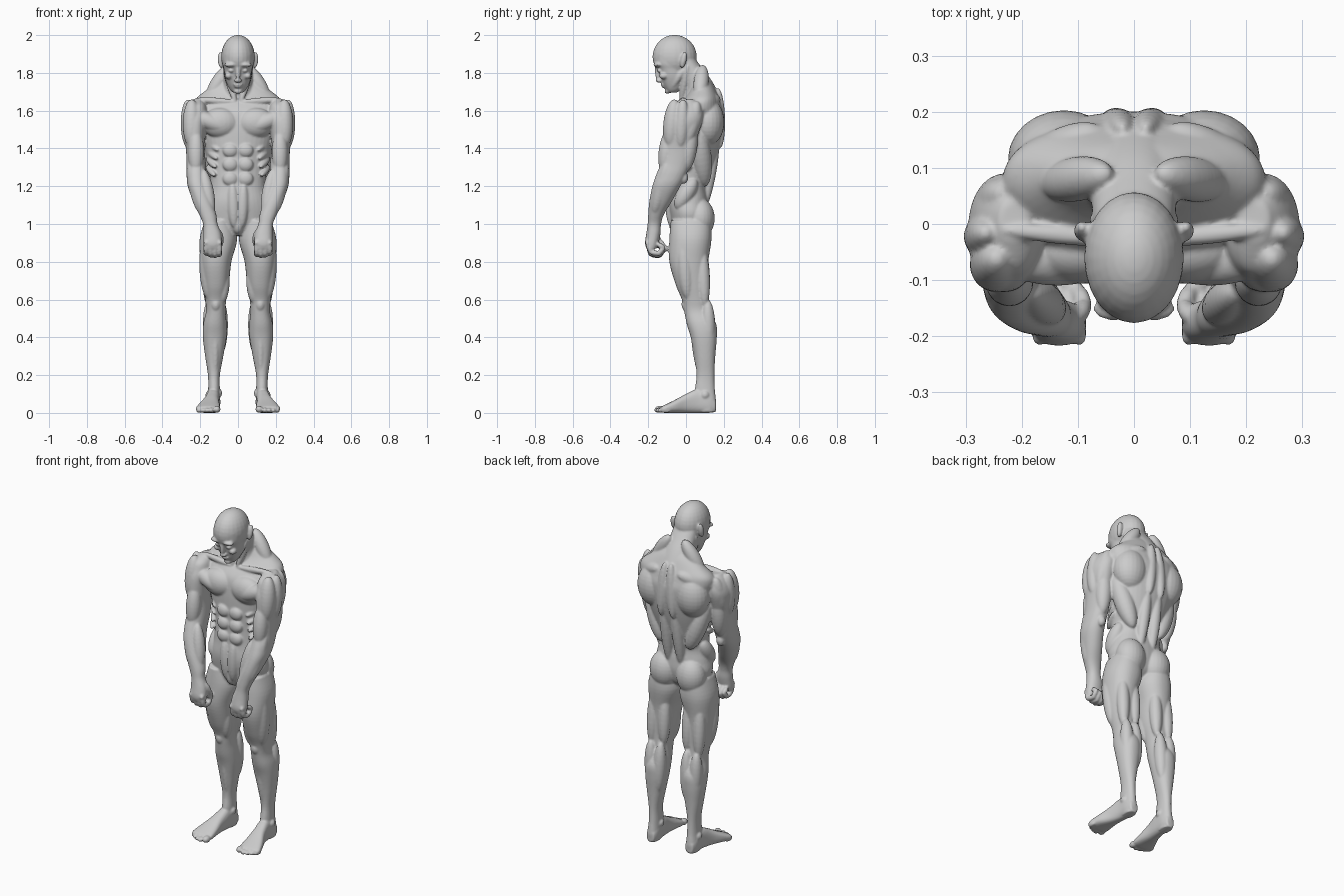
import bpy, bmesh
from math import cos, sin, tau, copysign
from mathutils import Vector, Matrix

bm = bmesh.new()


def smooth(rows, n=5):
    """Catmull-Rom through the given rows."""
    out = []
    for i in range(len(rows) - 1):
        a, b = rows[max(i - 1, 0)], rows[i]
        c, d = rows[i + 1], rows[min(i + 2, len(rows) - 1)]
        for k in range(n):
            t = k / n
            out.append([0.5 * (2 * q + (r - p) * t + (2 * p - 5 * q + 4 * r - s) * t * t
                               + (3 * q - p - 3 * r + s) * t ** 3)
                        for p, q, r, s in zip(a, b, c, d)])
    return out + [list(rows[-1])]


def loft(rows, axis='z', power=0.9, seg=40):
    """Rows are (height, a0, a1, b0, b1): the extents of each rounded section."""
    rings = []
    for h, a0, a1, b0, b1 in smooth(rows):
        ring = []
        for k in range(seg):
            c, s = cos(tau * k / seg), sin(tau * k / seg)
            a = (a0 + a1) / 2 + (a1 - a0) / 2 * copysign(abs(c) ** power, c)
            b = (b0 + b1) / 2 + (b1 - b0) / 2 * copysign(abs(s) ** power, s)
            ring.append(bm.verts.new((a, b, h) if axis == 'z' else (a, h, b)))
        rings.append(ring)
    for r, q in zip(rings, rings[1:]):
        for k in range(seg):
            j = (k + 1) % seg
            bm.faces.new((r[k], r[j], q[j], q[k]))
    bm.faces.new(rings[0][::-1])
    bm.faces.new(rings[-1])


def ball(c, r):
    m = Matrix.Translation(c) @ Matrix.Diagonal((*r, 1))
    bmesh.ops.create_uvsphere(bm, u_segments=24, v_segments=16, radius=1, matrix=m)


def spindle(p, q, w):
    """Long ellipsoid muscle from p to q."""
    p, q = Vector(p), Vector(q)
    d = q - p
    m = (Matrix.Translation((p + q) / 2) @ d.to_track_quat('Z', 'Y').to_matrix().to_4x4()
         @ Matrix.Diagonal((w, w, d.length / 2, 1)))
    bmesh.ops.create_uvsphere(bm, u_segments=20, v_segments=16, radius=1, matrix=m)


def chain(pts, r):
    """Finger: overlapping rounded joints."""
    for p, q in zip(pts, pts[1:]):
        d = (Vector(q) - Vector(p)).normalized() * r
        spindle(Vector(p) - d, Vector(q) + d, r * 1.12)


# leg
loft([(1.02, .03, .175, -.08, .13), (.92, .005, .203, -.088, .135), (.8, .035, .199, -.088, .118),
      (.68, .048, .186, -.055, .112), (.6, .062, .174, -.022, .113), (.54, .066, .169, -.01, .122),
      (.47, .06, .184, .004, .16), (.4, .061, .186, .025, .163), (.3, .078, .174, .045, .155),
      (.2, .096, .159, .056, .15), (.12, .096, .158, .048, .153), (.05, .095, .163, .06, .16),
      (.004, .1, .158, .07, .155)])
spindle((.165, -.02, .95), (.155, .01, .6), .045)
spindle((.07, -.015, .78), (.083, .01, .58), .032)
spindle((.12, -.045, .98), (.118, -.01, .62), .05)
spindle((.08, .08, .9), (.078, .1, .58), .036)
spindle((.15, .08, .9), (.155, .1, .56), .036)
ball((.118, .008, .575), (.028, .032, .04))
spindle((.086, .115, .6), (.095, .125, .3), .037)
spindle((.152, .115, .6), (.145, .12, .33), .037)
spindle((.12, .03, .53), (.12, .07, .2), .02)
ball((.096, .095, .105), (.012, .02, .02))
ball((.16, .1, .095), (.012, .02, .02))
# glute
ball((.088, .075, 1.03), (.086, .077, .105))

# foot and toes
loft([(.158, .105, .152, .005, .065), (.12, .094, .163, 0, .11), (.06, .096, .166, 0, .125),
      (0, .1, .18, 0, .1), (-.06, .096, .207, 0, .068), (-.11, .094, .223, 0, .044),
      (-.13, .1, .215, .004, .034)], 'y', .75)
for x, y, r in ((.112, -.138, .019), (.142, -.143, .014), (.165, -.136, .0135),
                (.188, -.124, .013), (.208, -.108, .0125)):
    ball((x, y, r), (r, .027, r))

# arm and palm
loft([(1.66, .19, .24, -.03, .04), (1.63, .17, .267, -.08, .075), (1.59, .16, .287, -.1, .09),
      (1.54, .165, .296, -.118, .085), (1.46, .175, .285, -.122, .06), (1.4, .178, .276, -.122, .045),
      (1.32, .17, .272, -.135, .025), (1.26, .168, .272, -.158, .0), (1.2, .16, .266, -.178, -.03),
      (1.12, .137, .237, -.194, -.075), (1.05, .115, .205, -.2, -.117), (1.0, .108, .185, -.203, -.132),
      (.95, .09, .183, -.21, -.135), (.9, .085, .183, -.217, -.145), (.87, .088, .18, -.21, -.155)])
spindle((.245, -.06, 1.66), (.245, -.085, 1.4), .048)
spindle((.265, -.015, 1.66), (.262, -.03, 1.4), .04)
spindle((.235, .06, 1.65), (.25, .0, 1.42), .045)
spindle((.222, -.09, 1.5), (.222, -.115, 1.26), .043)
spindle((.235, .03, 1.54), (.225, .0, 1.28), .045)
spindle((.25, -.09, 1.34), (.19, -.17, 1.05), .04)
spindle((.185, -.12, 1.29), (.14, -.16, 1.04), .036)
ball((.222, -.012, 1.245), (.024, .024, .032))
# fingers and thumb
for i in range(4):
    x, s = .098 + .0235 * i, (0, -.006, -.003, .006)[i]
    ball((x, -.2, .9), (.013, .016, .016))
    chain([(x, -.2, .895), (x, -.188, .845 + s), (x, -.142, .836 + s),
           (x, -.12, .868 + s), (x, -.142, .89)], .0125)
chain([(.1, -.165, .96), (.088, -.145, .915), (.1, -.118, .88), (.122, -.108, .866)], .014)

# chest, back and waist muscles
ball((.093, -.045, 1.535), (.1, .062, .08))
spindle((.05, -.07, 1.5), (.24, -.06, 1.58), .045)
ball((.125, .115, 1.54), (.1, .088, .125))
spindle((.06, .17, 1.67), (.235, .06, 1.6), .045)
spindle((.19, .06, 1.52), (.09, .1, 1.2), .055)
spindle((.035, .165, 1.5), (.04, .095, 1.08), .033)
spindle((.02, .17, 1.72), (.04, .18, 1.4), .032)
for i, z in enumerate((1.39, 1.315, 1.24)):
    ball((.041, -.078, z), (.04, .024, .037))
for i in range(4):
    spindle((.165, .03, 1.44 - .045 * i), (.105 + .006 * i, -.075, 1.39 - .045 * i), .017)
spindle((.03, -.08, 1.22), (.02, -.075, .98), .032)
spindle((.135, .05, 1.24), (.135, -.05, 1.08), .045)
# collarbone and neck muscles
spindle((.01, -.03, 1.645), (.235, -.01, 1.66), .017)
spindle((.012, -.028, 1.64), (.075, .01, 1.84), .019)
spindle((.045, .09, 1.84), (.16, .07, 1.66), .04)

# ear, brow, cheek and jaw
spindle((.089, -.022, 1.825), (.093, -.004, 1.912), .016)
ball((.037, -.15, 1.843), (.036, .022, .013))
ball((.036, -.135, 1.812), (.016, .018, .011))
ball((.05, -.118, 1.785), (.02, .024, .018))
spindle((.068, -.01, 1.82), (.03, -.085, 1.71), .019)
ball((.011, -.142, 1.758), (.01, .012, .009))

# mirror all side parts
geo = bmesh.ops.duplicate(bm, geom=bm.verts[:] + bm.edges[:] + bm.faces[:])['geom']
bmesh.ops.scale(bm, vec=(-1, 1, 1), verts=[g for g in geo if isinstance(g, bmesh.types.BMVert)])

# torso
loft([(z, -h, h, a, b) for z, h, a, b in (
    (.94, .05, -.05, .06), (.98, .14, -.07, .1), (1.05, .172, -.085, .12), (1.12, .162, -.095, .118),
    (1.2, .145, -.088, .112), (1.3, .155, -.083, .145), (1.4, .178, -.085, .175),
    (1.5, .205, -.085, .195), (1.58, .225, -.075, .2), (1.63, .235, -.045, .188),
    (1.665, .222, -.01, .178), (1.7, .18, .015, .162), (1.74, .128, .03, .142), (1.77, .09, .04, .12))])
ball((0, -.05, 1.0), (.036, .04, .055))
# neck
loft([(z, -h, h, a, b) for z, h, a, b in (
    (1.62, .1, -.025, .19), (1.68, .087, -.012, .178), (1.73, .08, -.01, .153), (1.78, .076, -.03, .122),
    (1.83, .074, -.06, .083), (1.88, .07, -.07, .045))])
ball((0, -.012, 1.71), (.016, .018, .02))
# skull and face
ball((0, -.06, 1.885), (.089, .117, .116))
loft([(z, -h, h, a, b) for z, h, a, b in (
    (1.9, .08, -.17, .0), (1.85, .081, -.167, .01), (1.82, .075, -.15, .0), (1.78, .069, -.137, .0),
    (1.74, .056, -.122, -.01), (1.71, .041, -.106, -.03), (1.695, .025, -.095, -.05))])
spindle((0, -.156, 1.85), (0, -.146, 1.748), .013)
ball((0, -.147, 1.76), (.012, .014, .012))
ball((0, -.122, 1.738), (.024, .012, .006))
ball((0, -.117, 1.726), (.02, .012, .006))
ball((0, -.098, 1.703), (.023, .016, .014))

bmesh.ops.recalc_face_normals(bm, faces=bm.faces[:])
mesh = bpy.data.meshes.new("body")
bm.to_mesh(mesh)
bm.free()
body = bpy.data.objects.new("body", mesh)
bpy.context.collection.objects.link(body)
bpy.context.view_layer.objects.active = body
body.select_set(True)

# fuse the parts into one skin and soften the seams
fuse = body.modifiers.new("fuse", 'REMESH')
fuse.mode = 'VOXEL'
fuse.voxel_size = .0055
fuse.use_smooth_shade = True
soft = body.modifiers.new("soften", 'SMOOTH')
soft.factor, soft.iterations = .5, 4
for name in ("fuse", "soften"):
    bpy.ops.object.modifier_apply(modifier=name)
bpy.ops.object.shade_smooth()
